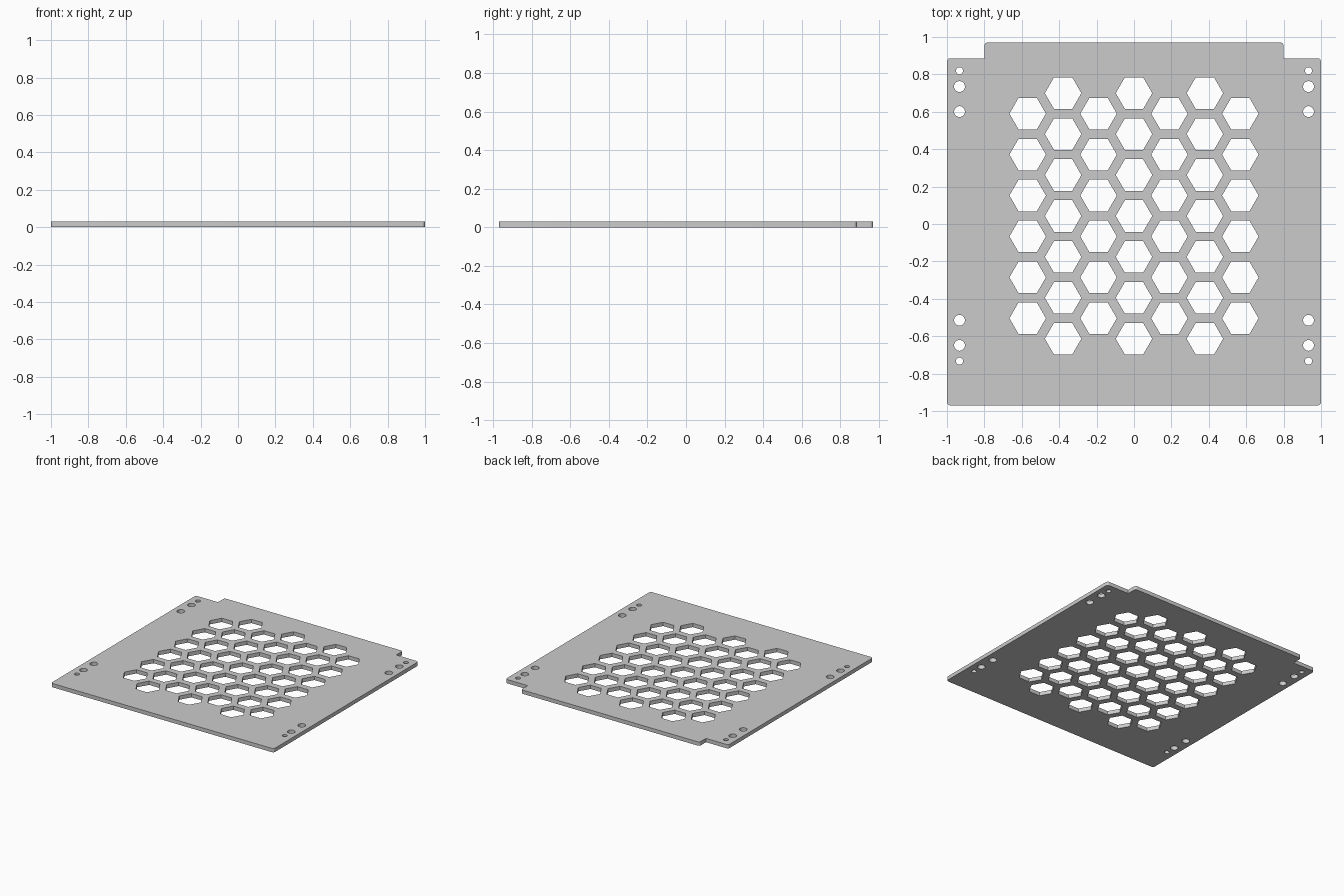
import bpy, bmesh
from math import sin, cos, pi, sqrt, radians

if "Cube" in bpy.data.objects:
    bpy.data.objects.remove(bpy.data.objects["Cube"])

THICK = 0.031
CY = 0.043               # centre line of the hole pattern
bm = bmesh.new()


def loop(points):
    vs = [bm.verts.new((x, y, 0)) for x, y in points]
    for a, b in zip(vs, vs[1:] + vs[:1]):
        bm.edges.new((a, b))


def ring(x, y, r, n):
    loop([(x + r * cos(2 * pi * i / n), y + r * sin(2 * pi * i / n)) for i in range(n)])


def corner(x, y, r, start):
    # quarter-round convex corner, (x, y) is the arc centre
    return [(x + r * cos(start + i * pi / 10), y + r * sin(start + i * pi / 10)) for i in range(6)]


# Outline: right half from bottom to top, then mirrored
R = 0.018
right = corner(1 - R, -0.97 + R, R, -pi / 2)
right += corner(1 - R, 0.886 - R, R, 0)
right += [(0.8, 0.886)]
right += corner(0.8 - R, 0.97 - R, R, 0)
loop(right + [(-x, y) for x, y in reversed(right)])

# Honeycomb vents: alternating columns of six and seven
dx = 0.1895
dy = dx * 2 / sqrt(3)
for col in range(-3, 4):
    n = 6 if col % 2 else 7
    if col % 2 == 0:
        n = 7
    for row in range(n):
        ring(col * dx, CY + (row - (n - 1) / 2) * dy, 0.0975, 6)

# Mounting holes in the four corners
for sx in (-1, 1):
    for sy in (-1, 1):
        for off, r in ((0.558, 0.029), (0.692, 0.029), (0.776, 0.019)):
            ring(sx * 0.933, CY + sy * off, r, 32)

# Fill around the holes and give the sheet its thickness
bmesh.ops.triangle_fill(bm, edges=bm.edges[:], use_beauty=True, normal=(0, 0, 1))
ext = bmesh.ops.extrude_face_region(bm, geom=bm.faces[:], use_keep_orig=True)
top = [g for g in ext["geom"] if isinstance(g, bmesh.types.BMVert)]
bmesh.ops.translate(bm, verts=top, vec=(0, 0, THICK))
bmesh.ops.recalc_face_normals(bm, faces=bm.faces[:])

mesh = bpy.data.meshes.new("vented_plate")
bm.to_mesh(mesh)
bm.free()
plate = bpy.data.objects.new("vented_plate", mesh)
bpy.context.collection.objects.link(plate)

# Smooth the round holes and corners only
bpy.context.view_layer.objects.active = plate
plate.select_set(True)
bpy.ops.object.shade_smooth_by_angle(angle=radians(30))
